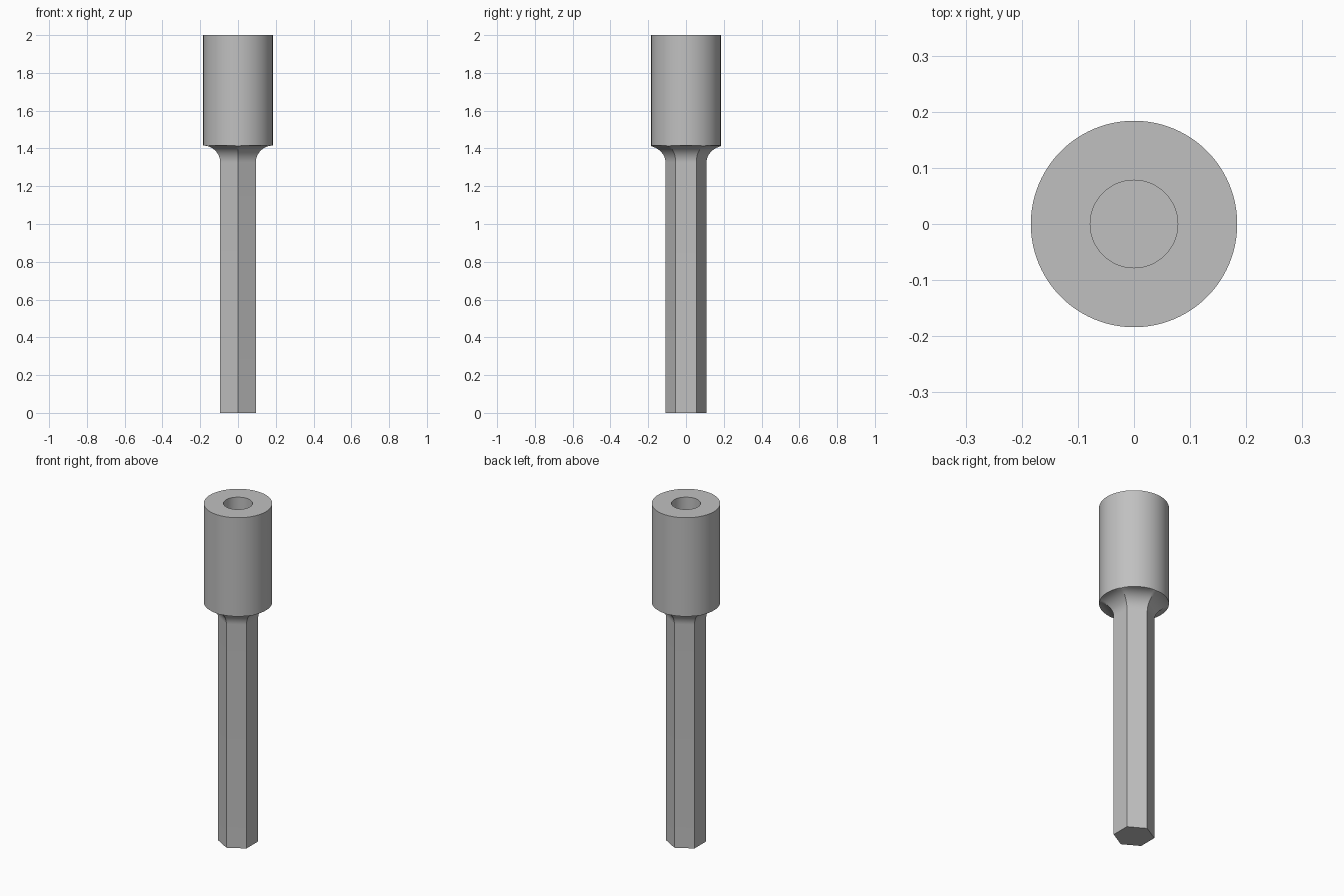
import bpy, bmesh
from math import cos, sin, pi, radians

SEGMENTS = 96
HEAD_RADIUS = 0.184
FLAT = 0.094                    # centre to flat of the hexagon
FILLET = HEAD_RADIUS - FLAT
JOINT_Z = 1.415
BORE_RADIUS, BORE_FLOOR = 0.078, 1.6

if "Cube" in bpy.data.objects:
    bpy.data.objects.remove(bpy.data.objects["Cube"])

steel = bpy.data.materials.new("grey steel")
steel.use_nodes = True
colour = (0.53, 0.53, 0.53, 1)
steel.diffuse_color = colour
steel.node_tree.nodes["Principled BSDF"].inputs["Base Color"].default_value = colour


def circle(radius):
    return lambda angle: radius


def hexagon(flat):
    """Hexagon with corners on the y axis, trimmed to the head's radius."""
    def radius(angle):
        off_flat = (angle + pi / 6) % (pi / 3) - pi / 6
        return min(flat / cos(off_flat), HEAD_RADIUS)
    return radius


def loft(name, sections, cap_start=False, cap_end=False):
    bm = bmesh.new()
    angles = [2 * pi * i / SEGMENTS for i in range(SEGMENTS)]
    rings = [[bm.verts.new((r(a) * cos(a), r(a) * sin(a), z)) for a in angles]
             for r, z in sections]
    for low, high in zip(rings, rings[1:]):
        for i in range(SEGMENTS):
            j = (i + 1) % SEGMENTS
            bm.faces.new((low[i], low[j], high[j], high[i]))
    if cap_start:
        bm.faces.new(rings[0][::-1])
    if cap_end:
        bm.faces.new(rings[-1])
    mesh = bpy.data.meshes.new(name)
    bm.to_mesh(mesh)
    bm.free()
    mesh.materials.append(steel)
    obj = bpy.data.objects.new(name, mesh)
    bpy.context.collection.objects.link(obj)
    bpy.ops.object.select_all(action="DESELECT")
    obj.select_set(True)
    bpy.context.view_layer.objects.active = obj
    bpy.ops.object.shade_smooth_by_angle(angle=radians(30))
    return obj


# Hexagonal shank, flaring through a quarter-round fillet into the head
steps = 16
shank = [(hexagon(FLAT), 0)]
for i in range(steps + 1):
    t = pi / 2 * i / steps
    shank.append((hexagon(FLAT + FILLET * (1 - cos(t))),
                  JOINT_Z - FILLET + FILLET * sin(t)))
loft("hex_shank", shank, cap_start=True)

# Round head with a blind bore in its top
loft("round_head", [(circle(HEAD_RADIUS), JOINT_Z), (circle(HEAD_RADIUS), 2),
                    (circle(BORE_RADIUS), 2), (circle(BORE_RADIUS), BORE_FLOOR)],
     cap_end=True)
